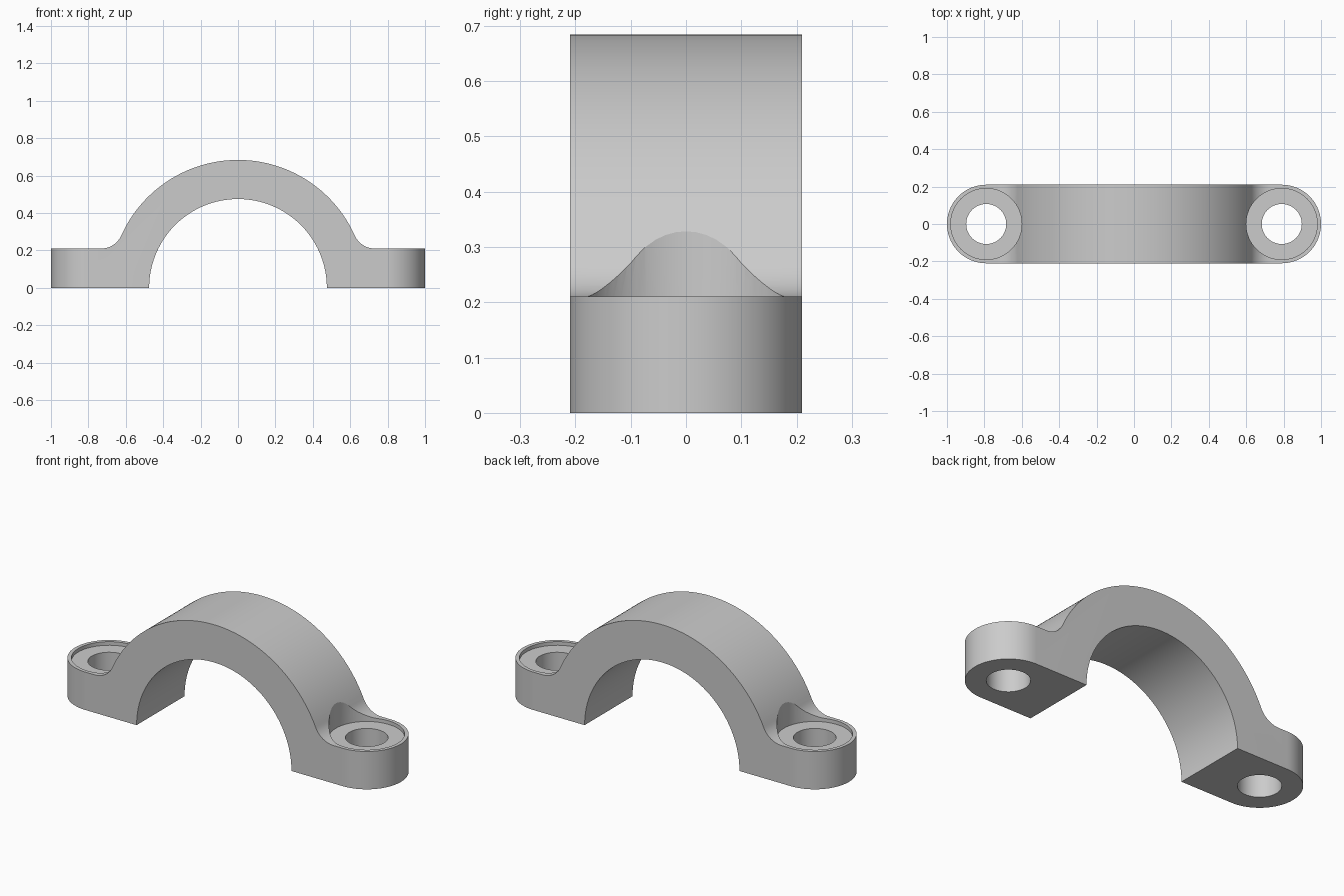
import bpy, bmesh
from math import sin, cos, pi, sqrt, atan2, radians
from mathutils import Vector

if "Cube" in bpy.data.objects:
    bpy.data.objects.remove(bpy.data.objects["Cube"])

R_OUT, R_IN = 0.684, 0.475       # arch radii
EAR_X, EAR_R, EAR_H = 0.79, 0.21, 0.21
FILLET = 0.12
HOLE_R, SEAT_R, SEAT_DEPTH = 0.107, 0.19, 0.02


def arc(cx, cy, r, a0, a1, n):
    return [(cx + r * cos(a0 + (a1 - a0) * i / n),
             cy + r * sin(a0 + (a1 - a0) * i / n)) for i in range(n + 1)]


def prism(name, points, to_3d, direction):
    """Extrude a closed 2D outline into a solid."""
    bm = bmesh.new()
    face = bm.faces.new([bm.verts.new(to_3d(p)) for p in points])
    ext = bmesh.ops.extrude_face_region(bm, geom=[face])
    verts = [g for g in ext["geom"] if isinstance(g, bmesh.types.BMVert)]
    bmesh.ops.translate(bm, verts=verts, vec=Vector(direction))
    bmesh.ops.recalc_face_normals(bm, faces=bm.faces)
    mesh = bpy.data.meshes.new(name)
    bm.to_mesh(mesh)
    bm.free()
    obj = bpy.data.objects.new(name, mesh)
    bpy.context.collection.objects.link(obj)
    return obj


def upright(name, points, z0, z1):
    return prism(name, points, lambda p: (p[0], p[1], z0), (0, 0, z1 - z0))


def boolean(target, tool, operation):
    mod = target.modifiers.new(operation.title(), 'BOOLEAN')
    mod.operation, mod.solver, mod.object = operation, 'EXACT', tool
    bpy.context.view_layer.objects.active = target
    bpy.ops.object.modifier_apply(modifier=mod.name)
    bpy.data.objects.remove(tool)


# Front profile: arch, fillets and feet
fz = EAR_H + FILLET
fx = sqrt((R_OUT + FILLET) ** 2 - fz ** 2)
a = atan2(fz, fx)
right = [(1.1, 0), (1.1, EAR_H)] + arc(fx, fz, FILLET, -pi / 2, a - pi, 14)
left = [(-x, z) for x, z in reversed(right)]
outline = (right + arc(0, 0, R_OUT, a, pi - a, 80)[1:-1] + left
           + arc(0, 0, R_IN, pi, 0, 96))
clamp = prism("pipe_clamp", outline, lambda p: (p[0], -0.3, p[1]), (0, 0.6, 0))

# Trim to the rounded-end plan shape
plan = (arc(EAR_X, 0, EAR_R, -pi / 2, pi / 2, 40)
        + arc(-EAR_X, 0, EAR_R, pi / 2, 3 * pi / 2, 40))
boolean(clamp, upright("plan_trim", plan, -0.1, 1), 'INTERSECT')

# Screw seats and through holes
for side in (-1, 1):
    for r, z in ((SEAT_R, EAR_H - SEAT_DEPTH), (HOLE_R, -0.1)):
        ring = arc(side * EAR_X, 0, r, 0, 2 * pi, 64)[:-1]
        boolean(clamp, upright("cutter", ring, z, 1), 'DIFFERENCE')

# Smooth curved walls, crisp edges
bpy.ops.object.select_all(action='DESELECT')
clamp.select_set(True)
bpy.context.view_layer.objects.active = clamp
bpy.ops.object.shade_smooth_by_angle(angle=radians(25))
